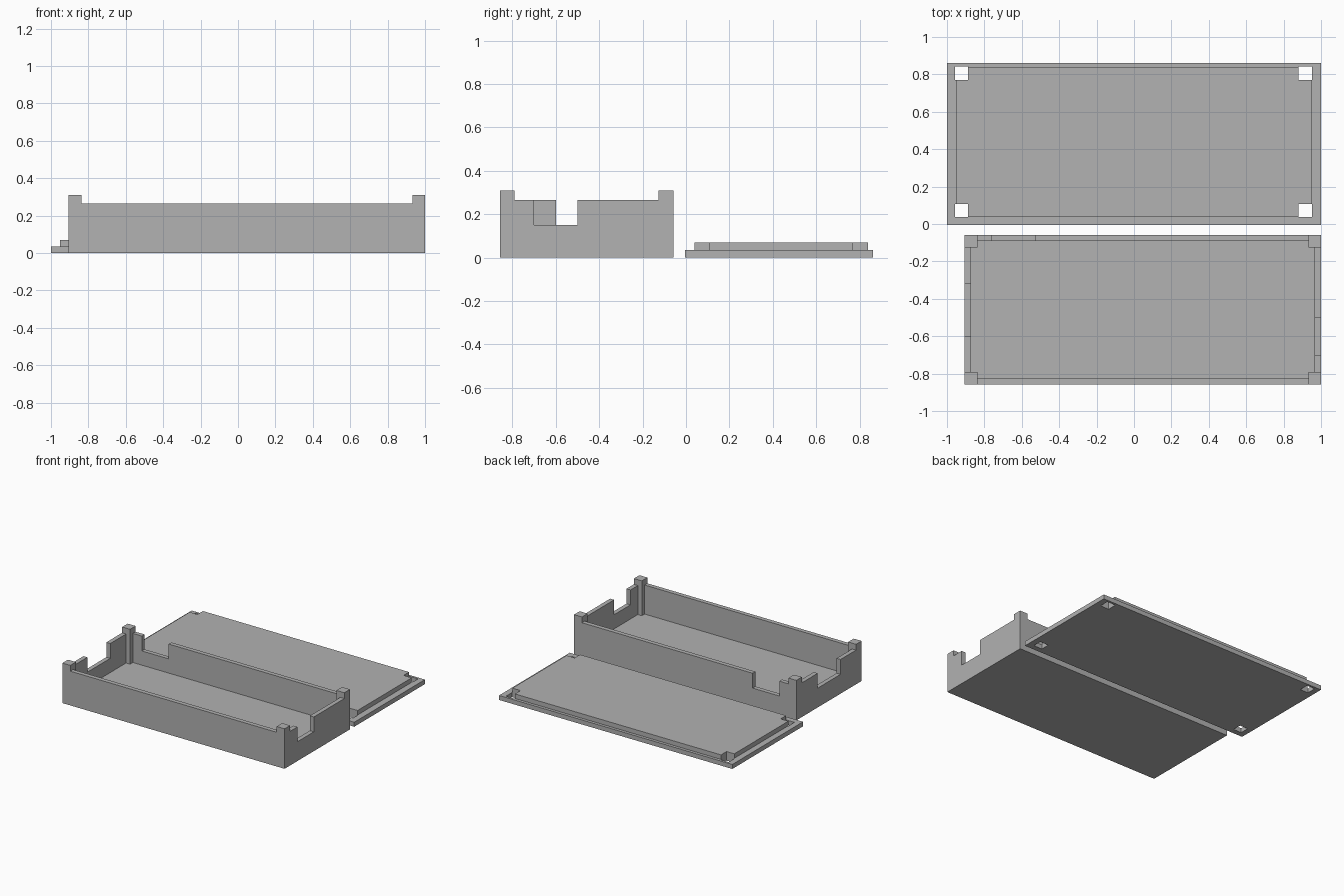
import bpy, bmesh

if "Cube" in bpy.data.objects:
    bpy.data.objects.remove(bpy.data.objects["Cube"])

grey = bpy.data.materials.new("light grey plastic")
grey.diffuse_color = (0.445, 0.445, 0.445, 1)
grey.use_nodes = True
grey.node_tree.nodes["Principled BSDF"].inputs["Base Color"].default_value = grey.diffuse_color


def block(name, x0, x1, y0, y1, z0, z1):
    """Box between two corners."""
    bm = bmesh.new()
    bmesh.ops.create_cube(bm, size=1)
    for v in bm.verts:
        v.co = (x1 if v.co.x > 0 else x0,
                y1 if v.co.y > 0 else y0,
                z1 if v.co.z > 0 else z0)
    me = bpy.data.meshes.new(name)
    bm.to_mesh(me)
    bm.free()
    me.materials.append(grey)
    ob = bpy.data.objects.new(name, me)
    bpy.context.collection.objects.link(ob)
    return ob


def combine(target, op, *bounds):
    """Add or cut a box, then discard the helper."""
    helper = block("helper", *bounds)
    helper.hide_render = True
    mod = target.modifiers.new("combine", 'BOOLEAN')
    mod.operation, mod.object, mod.solver = op, helper, 'EXACT'
    bpy.context.view_layer.objects.active = target
    bpy.ops.object.modifier_apply(modifier=mod.name)
    bpy.data.objects.remove(helper)


# Open tray: outer size, wall, floor, rim and post heights
X0, X1, Y0, Y1 = -0.905, 1.0, -0.858, -0.058
WALL, FLOOR, RIM, POST_TOP, POST = 0.034, 0.04, 0.265, 0.31, 0.068
SILL = 0.15
tray = block("tray", X0, X1, Y0, Y1, 0, RIM)
combine(tray, 'DIFFERENCE', X0 + WALL, X1 - WALL, Y0 + WALL, Y1 - WALL, FLOOR, 0.5)

# Connector notches in the right, left and back walls
combine(tray, 'DIFFERENCE', X1 - 0.05, X1 + 0.1, -0.70, -0.50, SILL, 0.5)
combine(tray, 'DIFFERENCE', X0 - 0.1, X0 + 0.05, -0.60, -0.32, SILL, 0.5)
combine(tray, 'DIFFERENCE', -0.76, -0.53, Y1 - 0.05, Y1 + 0.1, SILL, 0.5)

# Corner posts that rise above the rim
for x in (X0, X1 - POST):
    for y in (Y0, Y1 - POST):
        combine(tray, 'UNION', x, x + POST, y, y + POST, 0.02, POST_TOP)

# Lid plate with a raised locating lip
lid = block("lid", -1, 1, -0.005, 0.861, 0, 0.035)
combine(lid, 'UNION', -0.953, 0.95, 0.04, 0.838, 0.02, 0.07)

# Square post sockets through the lid corners
for x0, x1 in ((-0.956, -0.887), (0.88, 0.953)):
    for y0, y1 in ((0.037, 0.107), (0.77, 0.843)):
        combine(lid, 'DIFFERENCE', x0, x1, y0, y1, -0.1, 0.2)
